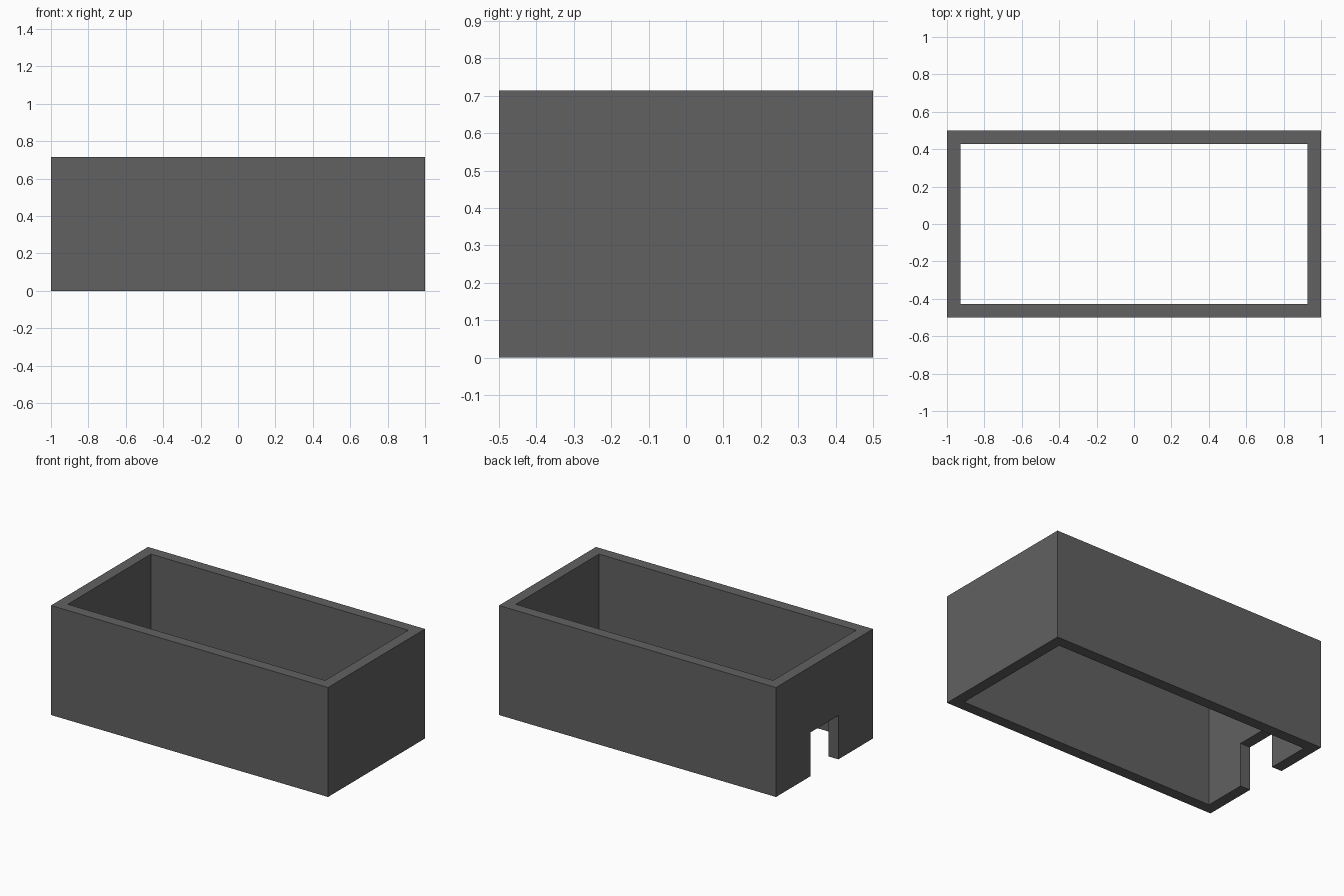
import bpy

if "Cube" in bpy.data.objects:
    bpy.data.objects.remove(bpy.data.objects["Cube"])

U = 1 / 14            # wall thickness; every size is a multiple of it
L, W, H = 28 * U, 14 * U, 10 * U


def box(name, size, centre):
    bpy.ops.mesh.primitive_cube_add(size=1, location=centre)
    ob = bpy.context.object
    ob.name = name
    ob.scale = size
    bpy.ops.object.transform_apply(location=True, rotation=False, scale=True)
    return ob


def cut(target, cutter):
    mod = target.modifiers.new("cut", 'BOOLEAN')
    mod.operation = 'DIFFERENCE'
    mod.solver = 'EXACT'
    mod.object = cutter
    bpy.context.view_layer.objects.active = target
    bpy.ops.object.modifier_apply(modifier=mod.name)
    bpy.data.objects.remove(cutter, do_unlink=True)


# outer block
walls = box("box_walls", (L, W, H), (0, 0, H / 2))

# hollow, open at top and bottom
cut(walls, box("hollow_cutter", (L - 2 * U, W - 2 * U, H * 2), (0, 0, H / 2)))

# doorway notch at the foot of the left end wall
cut(walls, box("doorway_cutter", (4 * U, 4 * U, 8 * U), (-L / 2, 0, 0)))

# dark grey finish
mat = bpy.data.materials.new("dark_grey")
mat.diffuse_color = (0.12, 0.12, 0.12, 1)
mat.use_nodes = True
mat.node_tree.nodes["Principled BSDF"].inputs["Base Color"].default_value = mat.diffuse_color
walls.data.materials.clear()
walls.data.materials.append(mat)
